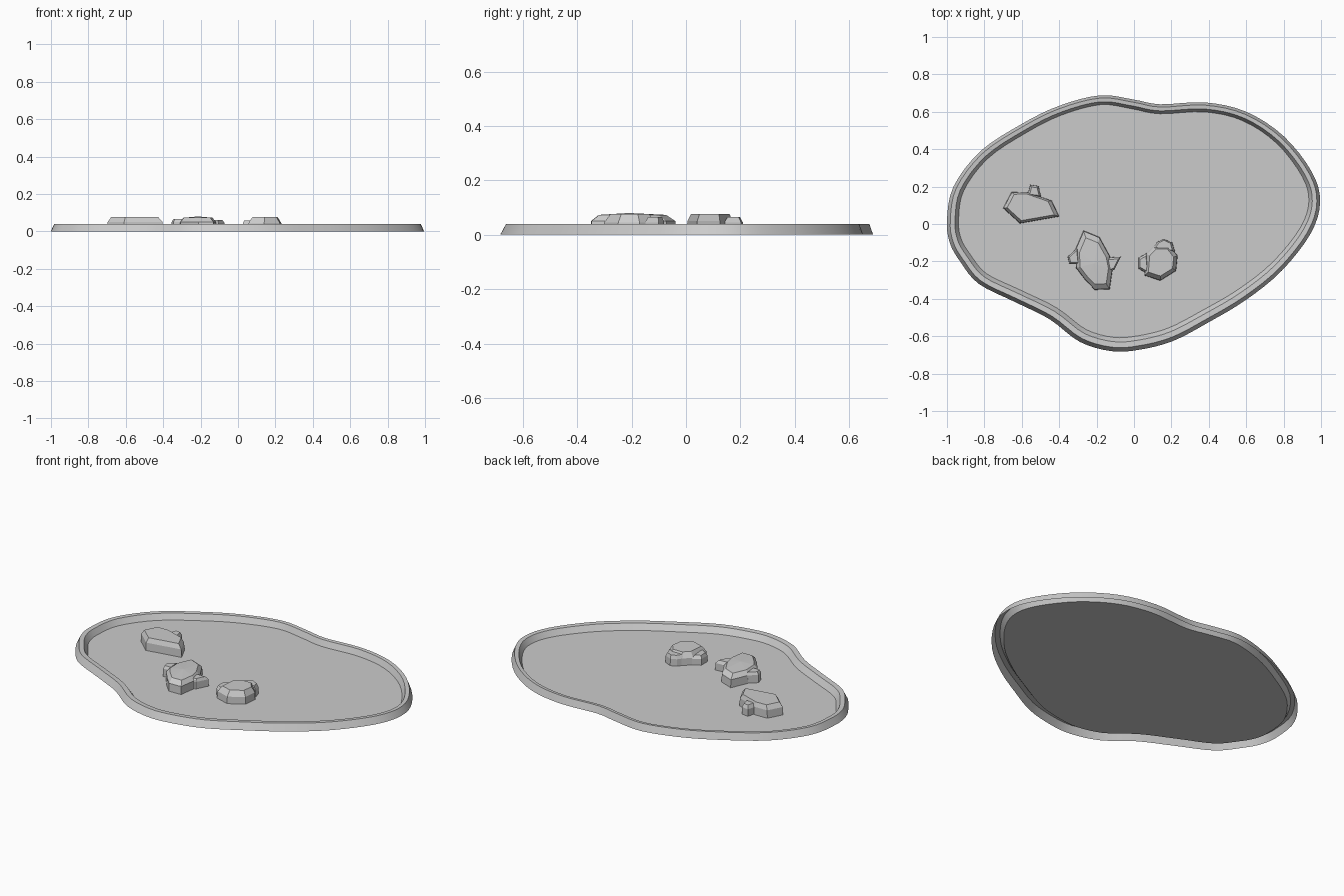
import bpy, bmesh
from mathutils import Vector
from mathutils.geometry import interpolate_bezier

if "Cube" in bpy.data.objects:
    bpy.data.objects.remove(bpy.data.objects["Cube"])


def make_object(name, bm):
    bmesh.ops.recalc_face_normals(bm, faces=bm.faces)
    mesh = bpy.data.meshes.new(name)
    bm.to_mesh(mesh)
    bm.free()
    obj = bpy.data.objects.new(name, mesh)
    bpy.context.collection.objects.link(obj)
    return obj


def smooth_loop(pts, steps=4):
    """Closed Catmull-Rom style curve through the points."""
    p = [Vector((x, y, 0)) for x, y in pts]
    n, out = len(p), []
    for i in range(n):
        a, b, c, d = (p[(i + k) % n] for k in (-1, 0, 1, 2))
        out += interpolate_bezier(b, b + (c - a) / 6, c - (d - b) / 6, c, steps + 1)[:-1]
    return out


def inset(loop, amount):
    """Move a clockwise loop inwards, a little further along the front."""
    n, out = len(loop), []
    for i, p in enumerate(loop):
        t = (loop[(i + 2) % n] - loop[i - 2]).normalized()
        wide = 1.2 - 0.35 * p.y
        out.append(p + Vector((t.y, -t.x, 0)) * amount * wide)
    return out


def bridge(bm, a, b):
    for i in range(len(a)):
        j = (i + 1) % len(a)
        bm.faces.new((a[i], a[j], b[j], b[i]))


# Pond outline, clockwise from the left
outline = smooth_loop([
    (-1, .02), (-.965, .2), (-.82, .39), (-.6, .535), (-.4, .632), (-.18, .688),
    (0, .665), (.14, .64), (.38, .65), (.6, .6), (.8, .47), (.95, .28), (.995, .12),
    (.945, -.05), (.79, -.25), (.6, -.405), (.4, -.525), (.21, -.625), (.03, -.672),
    (-.12, -.68), (-.29, -.63), (-.45, -.51), (-.63, -.42), (-.83, -.32),
    (-.93, -.2), (-.985, -.1)])

# Raised rim: sloped outside, narrow top, sloped inside, open below
bm = bmesh.new()
rings = []
for off, z in ((0, 0), (.015, .04), (.036, .038), (.052, .004)):
    rings.append([bm.verts.new((p.x, p.y, z)) for p in inset(outline, off)])
for a, b in zip(rings, rings[1:]):
    bridge(bm, a, b)
rim = make_object("pond_rim", bm)
# face the rim outwards and upwards
if max(rim.data.polygons, key=lambda f: abs(f.normal.z)).normal.z < 0:
    rim.data.flip_normals()
bpy.context.view_layer.objects.active = rim
rim.select_set(True)
bpy.ops.object.shade_smooth_by_angle(angle=0.5)

# Flat water surface
bm = bmesh.new()
bm.faces.new([bm.verts.new((p.x, p.y, .004)) for p in reversed(inset(outline, .052))])
water = make_object("water", bm)
if water.data.polygons[0].normal.z < 0:
    water.data.flip_normals()


def rock(name, pts, shoulder, top, scale, peak=0.0):
    """Faceted stone: upright walls, chamfered shoulder, flat or peaked top."""
    bm = bmesh.new()
    c = sum((Vector(p) for p in pts), Vector((0, 0))) / len(pts)
    rings = []
    for s, z in ((1, .004), (.98, shoulder), (scale, top)):
        rings.append([bm.verts.new((*(c + (Vector(p) - c) * s), z)) for p in pts])
    for a, b in zip(rings, rings[1:]):
        bridge(bm, a, b)
    bm.faces.new(rings[0])
    if peak:
        tip = bm.verts.new((c.x, c.y, top + peak))
        for i, v in enumerate(rings[2]):
            bm.faces.new((rings[2][i - 1], v, tip))
    else:
        bm.faces.new(rings[2])
    return make_object(name, bm)


# Left stone group
rock("left_stone", [(-.70, .085), (-.655, .17), (-.575, .172), (-.44, .125),
                    (-.40, .04), (-.61, .003)], .05, .076, .84)
rock("left_stone_chip", [(-.57, .15), (-.555, .21), (-.51, .203), (-.495, .14)],
     .045, .065, .65)

# Middle stone group
rock("middle_stone", [(-.27, -.035), (-.185, -.07), (-.13, -.17), (-.115, -.245),
                      (-.13, -.35), (-.21, -.352), (-.26, -.30), (-.31, -.235),
                      (-.313, -.135)], .05, .073, .78, .007)
rock("middle_chip_right", [(-.15, -.18), (-.07, -.175), (-.105, -.245), (-.15, -.26)],
     .045, .062, .7)
rock("middle_chip_left", [(-.355, -.175), (-.30, -.125), (-.29, -.215), (-.345, -.215)],
     .05, .066, .7)

# Right stone group
rock("right_stone", [(.065, -.16), (.11, -.115), (.19, -.115), (.233, -.17),
                     (.225, -.25), (.14, -.303), (.055, -.275)], .045, .076, .76)
rock("right_chip_back", [(.10, -.13), (.125, -.095), (.16, -.08), (.205, -.10),
                         (.22, -.15)], .045, .065, .75)
rock("right_chip_left", [(.025, -.18), (.07, -.155), (.08, -.27), (.025, -.24)],
     .04, .058, .7)
